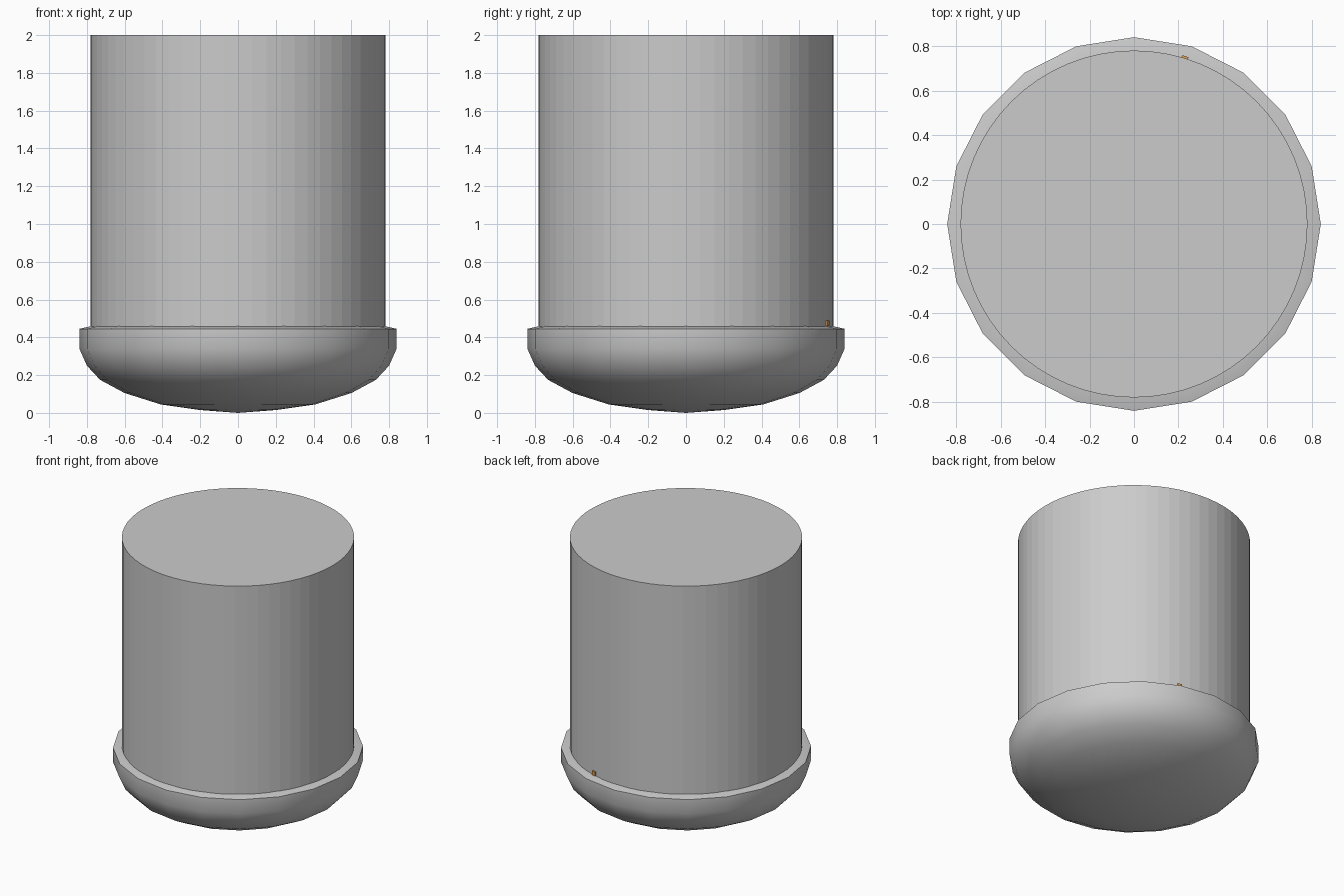
import bpy, bmesh, math

if "Cube" in bpy.data.objects:
    bpy.data.objects.remove(bpy.data.objects["Cube"])


def lathe(name, profile, sides):
    """Spin (radius, height) points around z; radius 0 closes an end."""
    bm = bmesh.new()
    rings = []
    for r, z in profile:
        if r == 0:
            rings.append([bm.verts.new((0, 0, z))])
        else:
            rings.append([bm.verts.new((r * math.cos(2 * math.pi * i / sides),
                                        r * math.sin(2 * math.pi * i / sides), z))
                          for i in range(sides)])
    for a, b in zip(rings, rings[1:]):
        for i in range(sides):
            j = (i + 1) % sides
            if len(a) == 1:
                bm.faces.new((a[0], b[j], b[i]))
            elif len(b) == 1:
                bm.faces.new((a[i], a[j], b[0]))
            else:
                bm.faces.new((a[i], a[j], b[j], b[i]))
    if len(rings[-1]) > 1:
        bm.faces.new(rings[-1])
    bmesh.ops.recalc_face_normals(bm, faces=bm.faces)
    mesh = bpy.data.meshes.new(name)
    bm.to_mesh(mesh)
    bm.free()
    obj = bpy.data.objects.new(name, mesh)
    bpy.context.collection.objects.link(obj)
    return obj


# Rounded 20-sided base cup, smooth below and crisp at the rim
cup = lathe("base_cup", [(0, 0.0), (0.20, 0.015), (0.41, 0.045), (0.60, 0.105),
                         (0.73, 0.175), (0.80, 0.25), (0.84, 0.34),
                         (0.84, 0.445), (0.775, 0.46)], 20)
bpy.context.view_layer.objects.active = cup
cup.select_set(True)
bpy.ops.object.shade_smooth_by_angle(angle=math.radians(35))
cup.select_set(False)

# Flat-faceted cylindrical body
bpy.ops.mesh.primitive_cylinder_add(vertices=64, radius=0.78, depth=1.55,
                                    location=(0, 0, 1.225))
bpy.context.object.name = "body"

# Tiny orange chip resting on the rim at the back
angle = math.radians(73)
bpy.ops.mesh.primitive_cube_add(size=1, rotation=(0, 0, angle),
                                location=(0.783 * math.cos(angle),
                                          0.783 * math.sin(angle), 0.475))
chip = bpy.context.object
chip.name = "rim_chip"
chip.scale = (0.012, 0.03, 0.03)
orange = bpy.data.materials.new("orange")
orange.diffuse_color = (0.8, 0.35, 0.08, 1)
orange.use_nodes = True
orange.node_tree.nodes["Principled BSDF"].inputs["Base Color"].default_value = orange.diffuse_color
chip.data.materials.append(orange)
